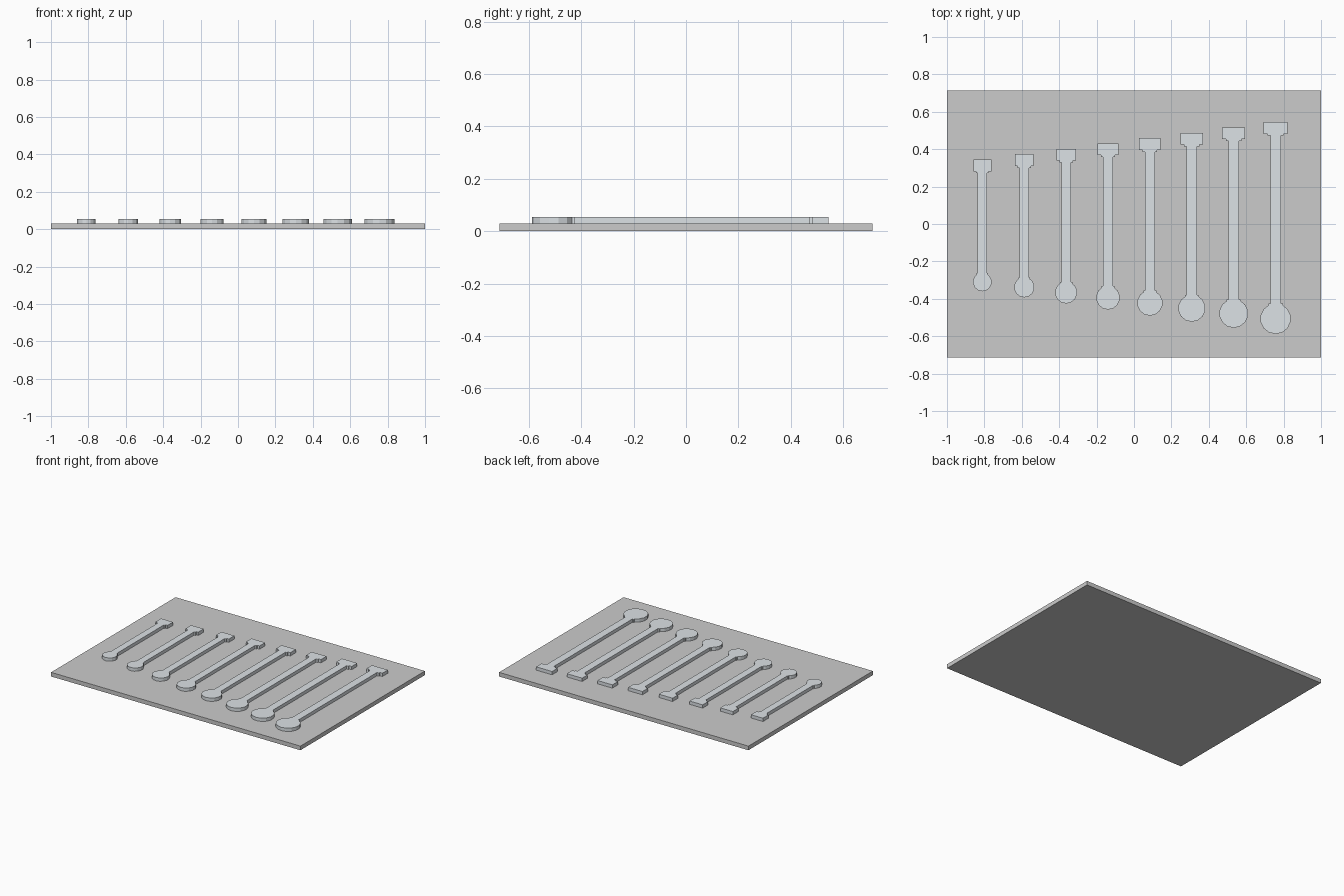
import bpy, bmesh
from mathutils import Matrix

if "Cube" in bpy.data.objects:
    bpy.data.objects.remove(bpy.data.objects["Cube"])

BOARD_TOP = 0.03
TOOL_TOP = 0.054

steel = bpy.data.materials.new("steel")
steel.diffuse_color = (0.72, 0.76, 0.79, 1)
steel.use_nodes = True
steel.node_tree.nodes["Principled BSDF"].inputs["Base Color"].default_value = steel.diffuse_color


def box(bm, x0, x1, y0, y1, z0, z1):
    m = Matrix.Translation(((x0 + x1) / 2, (y0 + y1) / 2, (z0 + z1) / 2))
    bmesh.ops.create_cube(bm, size=1, matrix=m @ Matrix.Diagonal((x1 - x0, y1 - y0, z1 - z0, 1)))


def make(name, bm, mat=None):
    mesh = bpy.data.meshes.new(name)
    bm.to_mesh(mesh)
    bm.free()
    obj = bpy.data.objects.new(name, mesh)
    bpy.context.collection.objects.link(obj)
    if mat:
        mesh.materials.append(mat)
    return obj


def bar(name, x, w, y0, y1):
    bm = bmesh.new()
    box(bm, x - w / 2, x + w / 2, y0, y1, BOARD_TOP, TOOL_TOP)
    return make(name, bm, steel)


# Backing board
bm = bmesh.new()
box(bm, -1, 1, -0.713, 0.713, 0, BOARD_TOP)
make("board", bm)

# Eight wrenches growing in size from left to right
for i in range(8):
    t = i / 7
    x = -0.811 + 0.224 * i
    r = 0.05 + 0.032 * t
    ring_y = -0.31 - 0.196 * t
    head_top = 0.345 + 0.2 * t
    head_w = 0.096 + 0.032 * t
    shaft_w = 0.05 + 0.006 * t
    collar_w = 0.068 + 0.018 * t
    ring_top = ring_y + r

    # Round ring end
    bm = bmesh.new()
    bmesh.ops.create_cone(bm, cap_ends=True, segments=14, radius1=r, radius2=r,
                          depth=TOOL_TOP - BOARD_TOP,
                          matrix=Matrix.Translation((x, ring_y, (TOOL_TOP + BOARD_TOP) / 2)))
    make(f"ring_end_{i + 1}", bm, steel)

    # Shaft, square head and the small shoulders beside them
    bar(f"shaft_{i + 1}", x, shaft_w, ring_top - 0.02, head_top - 0.07)
    bar(f"head_{i + 1}", x, head_w, head_top - 0.063, head_top)
    bar(f"head_shoulder_{i + 1}", x, collar_w, head_top - 0.073, head_top - 0.063)
    bar(f"ring_shoulder_{i + 1}", x, collar_w * 0.9, ring_top - 0.03, ring_top - 0.002)
